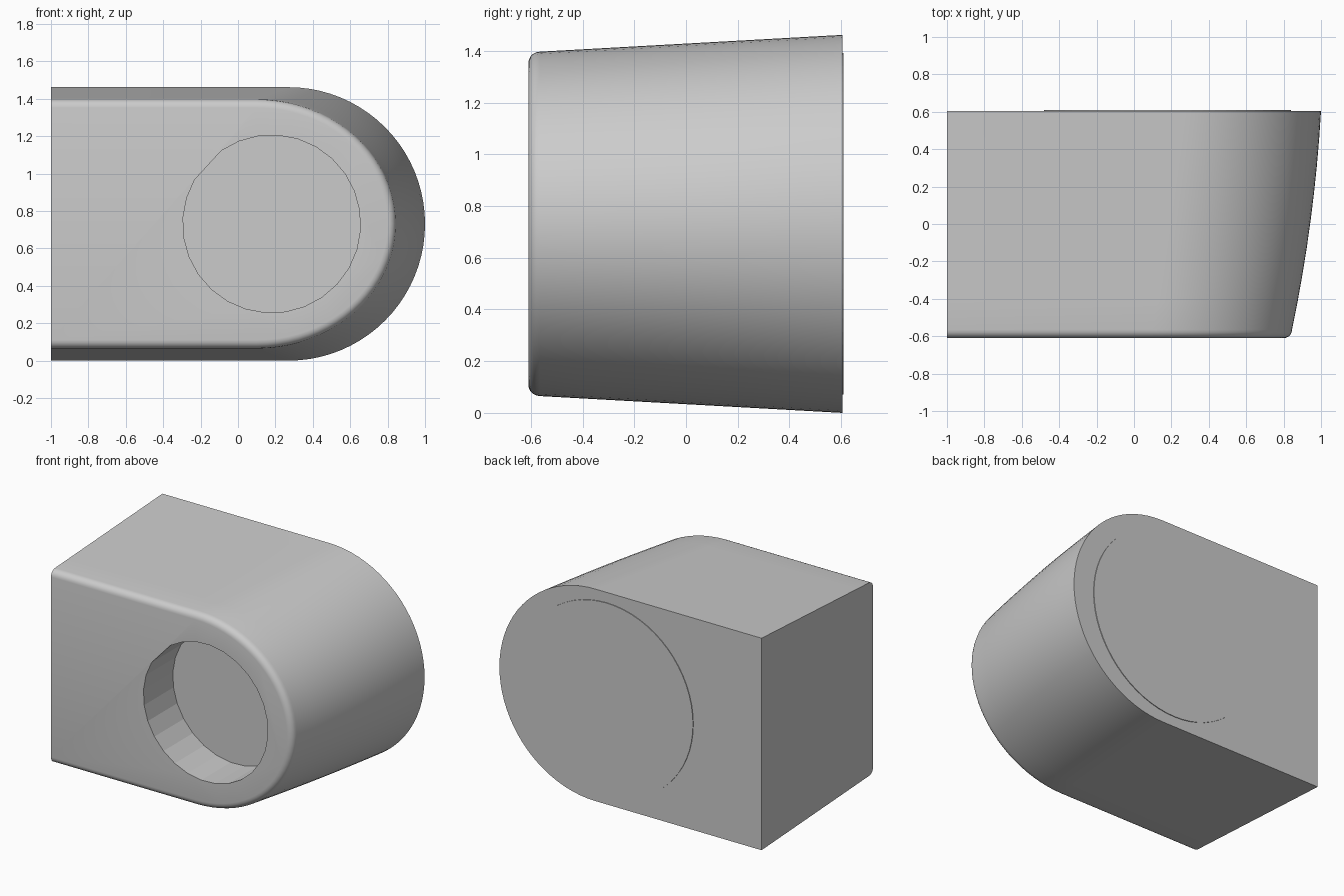
import bpy, bmesh
from math import sin, cos, pi, radians

if "Cube" in bpy.data.objects:
    bpy.data.objects.remove(bpy.data.objects["Cube"])

ZC = 0.731              # mid height
FRONT, BACK = -0.61, 0.605
HOLE_X, HOLE_R, HOLE_DEPTH = 0.18, 0.475, 0.32
FILLET = 0.045


def make_object(name, bm):
    bmesh.ops.recalc_face_normals(bm, faces=bm.faces)
    mesh = bpy.data.meshes.new(name)
    bm.to_mesh(mesh)
    bm.free()
    obj = bpy.data.objects.new(name, mesh)
    bpy.context.collection.objects.link(obj)
    return obj


def loft(name, rings):
    """Skin a stack of equal-length closed rings and cap both ends."""
    bm = bmesh.new()
    loops = [[bm.verts.new(p) for p in ring] for ring in rings]
    for a, b in zip(loops, loops[1:]):
        for i in range(len(a)):
            j = (i + 1) % len(a)
            bm.faces.new((a[i], a[j], b[j], b[i]))
    bm.faces.new(loops[0])
    bm.faces.new(loops[-1])
    return make_object(name, bm)


def d_section(y, s, inset=0.0, n=40):
    """Slab with a rounded right end; s runs from 0 (front) to 1 (back)."""
    half = 0.666 + 0.065 * s - inset
    tip = 0.845 + 0.155 * s + 0.088 * s * (1 - s) - inset
    cx = 0.10 + 0.17 * s
    pts = [(-1, y, ZC + half)]
    for i in range(n + 1):
        a = pi / 2 - pi * i / n
        pts.append((cx + (tip - cx) * cos(a), y, ZC + half * sin(a)))
    pts.append((-1, y, ZC - half))
    return pts


def circle(y, r, angles):
    return [(HOLE_X + r * cos(a), y, ZC + r * sin(a)) for a in angles]


# Body: rounded front edge, then tapered sides widening to the back
rings = []
for i in range(5):
    a = pi / 2 * i / 5
    rings.append(d_section(FRONT + FILLET * (1 - cos(a)), 0, FILLET * (1 - sin(a))))
for i in range(9):
    s = i / 8
    y0 = FRONT + FILLET
    rings.append(d_section(y0 + (BACK - y0) * s, s))
body = loft("body", rings)

# Round pocket in the front, with one longer flat at upper left
hole_angles = [radians(-4) + 2 * pi * k / 28 for k in range(28) if k != 11]
cutter = loft("pocket_cutter", [circle(FRONT - 0.1, HOLE_R, hole_angles),
                                circle(FRONT + HOLE_DEPTH, HOLE_R, hole_angles)])
cutter.hide_render = True
mod = body.modifiers.new("pocket", 'BOOLEAN')
mod.operation = 'DIFFERENCE'
mod.solver = 'EXACT'
mod.object = cutter
bpy.context.view_layer.objects.active = body
body.select_set(True)
bpy.ops.object.modifier_apply(modifier=mod.name)
bpy.data.objects.remove(cutter)
bpy.ops.object.shade_smooth_by_angle(angle=radians(30))

# Keep the pocket walls faceted
for f in body.data.polygons:
    if all(((body.data.vertices[v].co.x - HOLE_X) ** 2 +
            (body.data.vertices[v].co.z - ZC) ** 2) ** 0.5 < HOLE_R + 0.005
           for v in f.vertices):
        f.use_smooth = False

# Thin raised disc on the back
disc_angles = [2 * pi * k / 64 for k in range(64)]
loft("back_disc", [circle(BACK - 0.01, 0.66, disc_angles),
                   circle(0.61, 0.66, disc_angles)])
